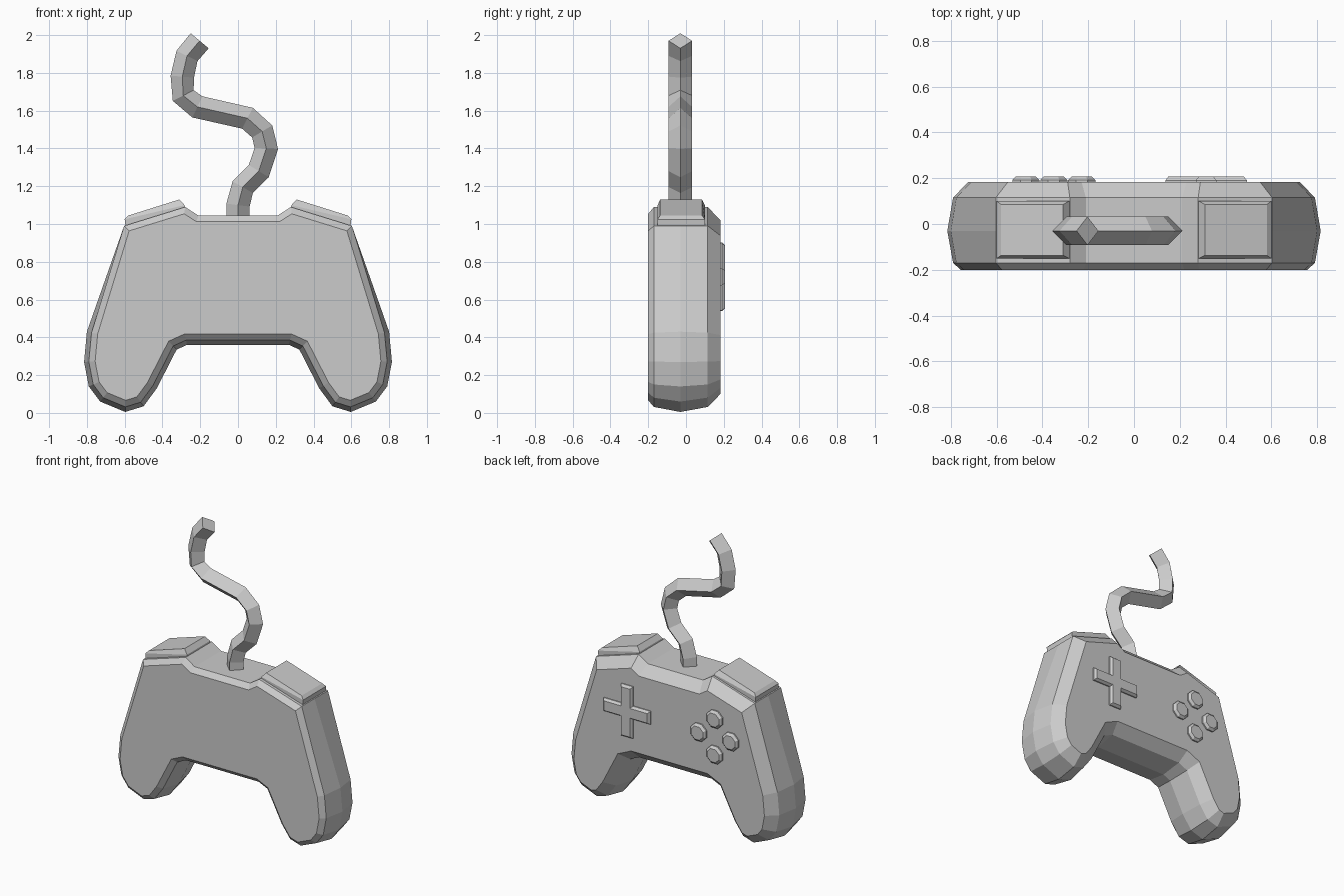
import bpy, bmesh, math
from mathutils import Vector

cube = bpy.data.objects.get("Cube")
if cube:
    bpy.data.objects.remove(cube, do_unlink=True)

grey = bpy.data.materials.new("plain_grey")
grey.use_nodes = True
COLOUR = (0.6, 0.6, 0.6, 1)
grey.diffuse_color = COLOUR
grey.node_tree.nodes["Principled BSDF"].inputs["Base Color"].default_value = COLOUR


def loft(name, rings):
    """Skin a stack of equal-length rings and cap both ends."""
    bm = bmesh.new()
    loops = [[bm.verts.new(p) for p in ring] for ring in rings]
    n = len(loops[0])
    for a, b in zip(loops, loops[1:]):
        for i in range(n):
            j = (i + 1) % n
            bm.faces.new((a[i], a[j], b[j], b[i]))
    bm.faces.new(loops[0])
    bm.faces.new(loops[-1])
    bmesh.ops.recalc_face_normals(bm, faces=bm.faces)
    mesh = bpy.data.meshes.new(name)
    bm.to_mesh(mesh)
    bm.free()
    mesh.materials.append(grey)
    obj = bpy.data.objects.new(name, mesh)
    bpy.context.collection.objects.link(obj)
    return obj


def offset(points, amount):
    """Move a clockwise outline outwards; amount is a function of the point."""
    result = []
    for i, p in enumerate(points):
        d1 = (p - points[i - 1]).normalized()
        d2 = (points[(i + 1) % len(points)] - p).normalized()
        n1, n2 = Vector((-d1.y, d1.x)), Vector((-d2.y, d2.x))
        result.append(p + (n1 + n2) * amount(p) / (1 + n1.dot(n2)))
    return result


def at_depth(points, y):
    return [(p.x, y, p.y) for p in points]


# Body: one outline lofted from the front face over the rim to the back face
half = [(.21, 1.045), (.28, 1.09), (.603, .99), (.80, .43), (.815, .27),
        (.79, .14), (.73, .06), (.597, .005), (.50, .035), (.43, .13),
        (.325, .335), (.27, .36)]
rim = [Vector(p) for p in half] + [Vector((-x, z)) for x, z in reversed(half)]
edge = offset(rim, lambda p: 0 if p.y > .9 else -.025)
front = offset(edge, lambda p: -.033)
back = offset(edge, lambda p: -.065)
loft("body", [at_depth(front, -.2), at_depth(edge, -.17), at_depth(rim, -.03),
              at_depth(edge, .115), at_depth(back, .183)])


# Shoulder buttons: sloping blocks with a chamfered top
def shoulder(name, side):
    def ring(x0, z0, x1, z1, y0, y1):
        return [(side * x, y, z) for x, y, z in
                ((x0, y0, z0), (x1, y0, z1), (x1, y1, z1), (x0, y1, z0))]
    loft(name, [ring(.27, 1.04, .59, .94, -.15, .10),
                ring(.283, 1.1, .60, 1.025, -.15, .10),
                ring(.31, 1.13, .58, 1.045, -.137, .085)])


shoulder("left_shoulder_button", 1)
shoulder("right_shoulder_button", -1)

# Cable: square tube standing on its corner, swept along a winding path
path = [Vector(p) for p in (
    (0, 1.02), (0, 1.1), (.025, 1.195), (.11, 1.28), (.15, 1.4), (.128, 1.49),
    (.05, 1.56), (-.215, 1.62), (-.29, 1.68), (-.295, 1.78), (-.27, 1.89),
    (-.203, 1.97))]
RADIUS, DEPTH = .062, -.03
rings = []
for i, p in enumerate(path):
    d1 = (p - path[max(i - 1, 0)]).normalized()
    d2 = (path[min(i + 1, len(path) - 1)] - p).normalized()
    along = (d1 + d2).normalized()
    across = Vector((-along.y, along.x)) * RADIUS
    a, b = p + across, p - across
    rings.append([(a.x, DEPTH, a.y), (p.x, DEPTH + RADIUS, p.y),
                  (b.x, DEPTH, b.y), (p.x, DEPTH - RADIUS, p.y)])
loft("cable", rings)

# Direction pad: plus shape with sloping edges
PAD = Vector((.315, .72))


def plus(arm, width):
    corners = ((-width, arm), (width, arm), (width, width))
    points = []
    for turn in range(4):
        c, s = round(math.cos(turn * math.pi / 2)), round(math.sin(turn * math.pi / 2))
        points += [PAD + Vector((x * c + z * s, z * c - x * s)) for x, z in corners]
    return points


loft("direction_pad", [at_depth(plus(.178, .045), .17), at_depth(plus(.178, .045), .19),
                       at_depth(plus(.165, .033), .207)])


# Round buttons: four chamfered octagons in a diamond
def octagon(centre, radius):
    return [centre + Vector((math.cos(a), math.sin(a))) * radius
            for a in ((k + .5) * math.pi / 4 for k in range(8))]


for place, dx, dz in (("upper", 0, 1), ("lower", 0, -1), ("inner", 1, 0), ("outer", -1, 0)):
    centre = Vector((-.35, .72)) + Vector((dx, dz)) * .122
    loft(place + "_button", [at_depth(octagon(centre, .064), .17),
                             at_depth(octagon(centre, .064), .192),
                             at_depth(octagon(centre, .048), .207)])
